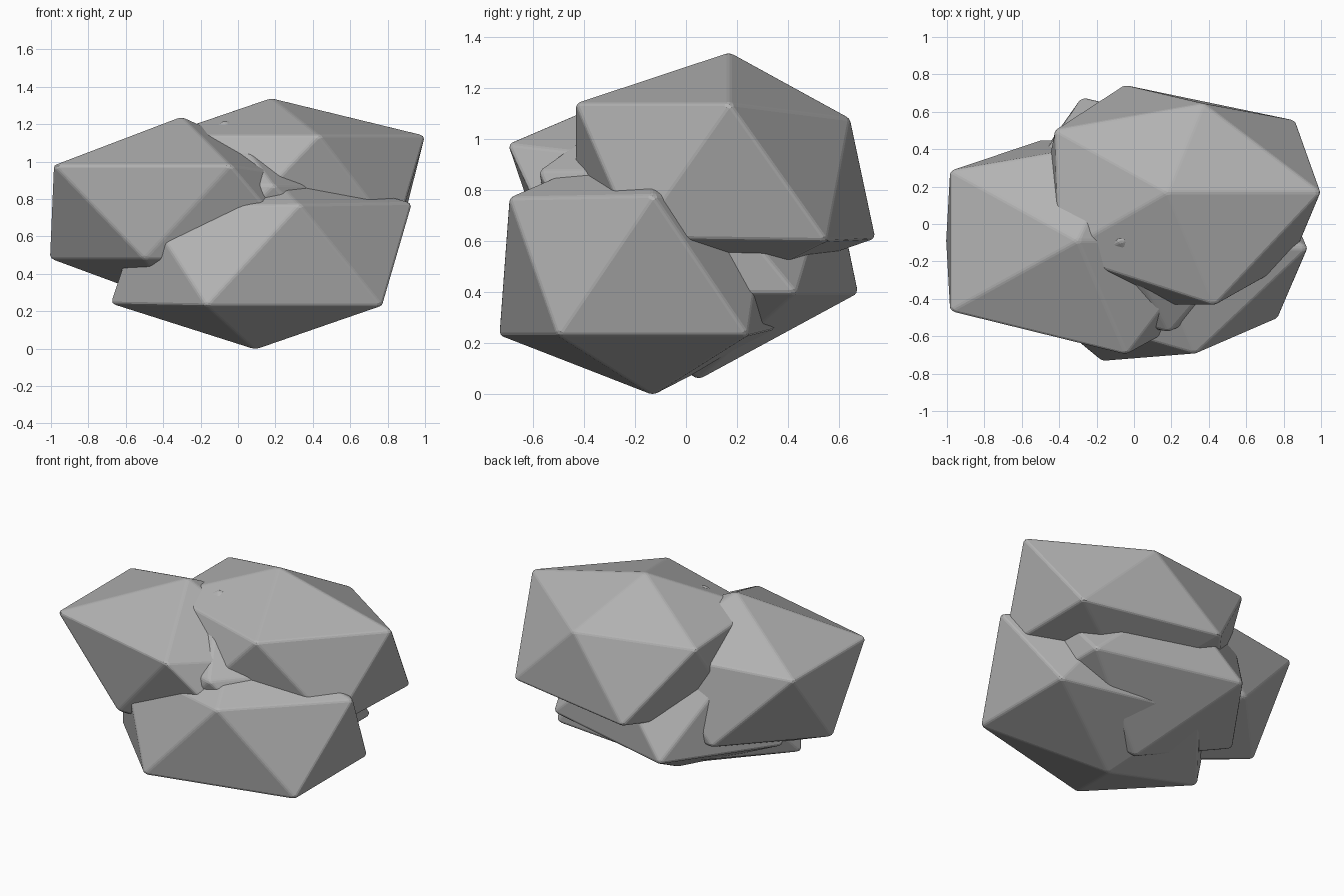
import bpy
import bmesh
from math import cos, sin, radians
from mathutils import Vector

cube = bpy.data.objects.get("Cube")
if cube:
    bpy.data.objects.remove(cube, do_unlink=True)

# Single stone colour
stone = bpy.data.materials.new("stone_grey")
stone.use_nodes = True
colour = (0.45, 0.45, 0.45, 1.0)
stone.diffuse_color = colour
shader = next(n for n in stone.node_tree.nodes if n.type == "BSDF_PRINCIPLED")
shader.inputs["Base Color"].default_value = colour
shader.inputs["Roughness"].default_value = 0.9


def rock(name, centre, radius_x, radius_y, pole_height, ring_height, chips):
    """Twenty-sided boulder: two poles, two staggered rings, chipped corners."""
    bm = bmesh.new()
    centre = Vector(centre)

    def corner(label, offset):
        chip = Vector(chips.get(label, (0, 0, 0)))
        return bm.verts.new(centre + Vector(offset) + chip)

    def ring(label, start, height):
        verts = []
        for k in range(5):
            angle = radians(start + 72 * k)
            offset = (radius_x * cos(angle), radius_y * sin(angle), height)
            verts.append(corner(label + "_" + "abcde"[k], offset))
        return verts

    top = corner("top", (0, 0, pole_height))
    bottom = corner("bottom", (0, 0, -pole_height))
    upper = ring("upper", 0, ring_height)
    lower = ring("lower", 36, -ring_height)
    for k in range(5):
        n = (k + 1) % 5
        bm.faces.new((top, upper[k], upper[n]))
        bm.faces.new((upper[k], lower[k], upper[n]))
        bm.faces.new((lower[k], lower[n], upper[n]))
        bm.faces.new((bottom, lower[n], lower[k]))
    bmesh.ops.recalc_face_normals(bm, faces=bm.faces[:])

    mesh = bpy.data.meshes.new(name)
    bm.to_mesh(mesh)
    bm.free()
    mesh.materials.append(stone)
    obj = bpy.data.objects.new(name, mesh)
    bpy.context.collection.objects.link(obj)

    # Slightly worn edges
    bevel = obj.modifiers.new("worn_edges", "BEVEL")
    bevel.width = 0.012
    bevel.segments = 2
    bevel.limit_method = "NONE"
    return obj


# Low boulder at the front
rock("front_rock", (0.09, -0.13, 0.505), 0.84, 0.635, 0.51, 0.275, {
    "upper_b": (0, -0.15, 0),
    "upper_c": (0.1, -0.05, -0.05),
    "upper_d": (0.08, 0.05, -0.02),
    "upper_e": (-0.02, 0.04, -0.01),
    "lower_b": (0, -0.07, 0.04),
    "lower_c": (0.07, -0.1, 0.01),
})

# Raised boulder on the model's right
rock("side_rock", (-0.3, -0.09, 0.73), 0.845, 0.64, 0.51, 0.25, {
    "upper_a": (-0.12, 0, -0.07),
    "upper_b": (0, -0.07, 0),
    "lower_b": (0.06, -0.07, 0),
    "lower_c": (0.14, 0, 0),
    "lower_d": (0.06, 0.17, 0),
})

# Highest boulder, resting at the back
rock("top_rock", (0.18, 0.17, 0.875), 0.82, 0.635, 0.465, 0.265, {
    "upper_b": (-0.06, -0.13, -0.06),
    "upper_c": (0.06, -0.04, -0.02),
    "upper_d": (0.08, 0.04, 0),
    "lower_a": (0.02, 0.01, -0.01),
    "lower_b": (0.02, -0.03, 0),
    "lower_c": (0.15, 0, 0),
})

# Core boulder, mostly buried between the others
rock("core_rock", (-0.02, 0.04, 0.635), 0.84, 0.67, 0.58, 0.24, {
    "top": (-0.05, -0.13, 0.01),
    "bottom": (0.05, 0.01, 0),
    "upper_a": (-0.1, 0, 0),
    "upper_b": (-0.1, -0.1, 0),
    "upper_c": (0.19, -0.1, 0),
    "upper_d": (0.1, 0, 0),
    "upper_e": (-0.05, 0.02, 0),
    "lower_c": (0.13, 0, 0),
    "lower_d": (0, 0.1, 0),
})
